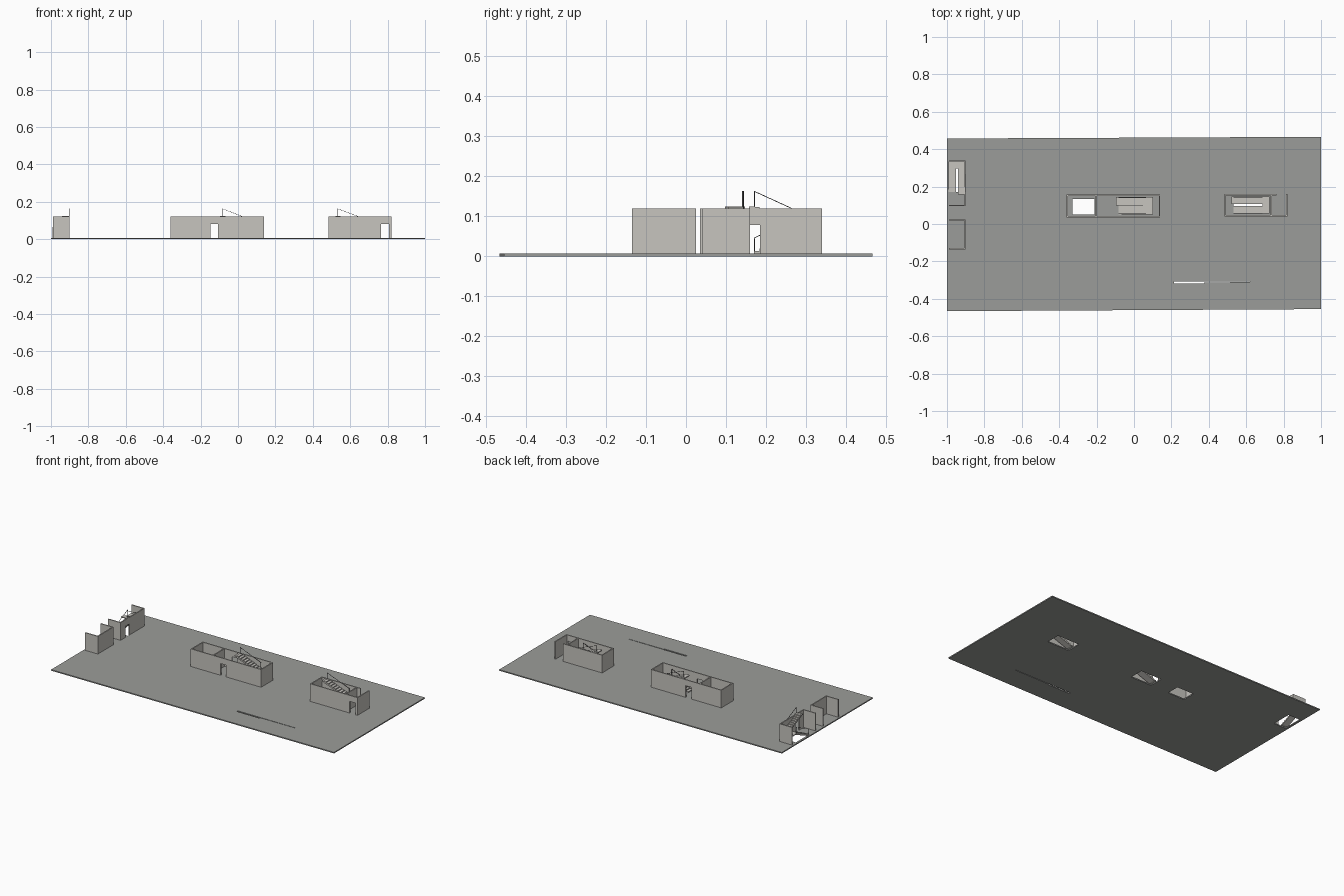
import bpy, bmesh
from mathutils import Vector

if "Cube" in bpy.data.objects:
    bpy.data.objects.remove(bpy.data.objects["Cube"])

FLOOR, TOP, T = 0.007, 0.12, 0.007   # slab top, wall top, wall thickness


def material(name, c):
    m = bpy.data.materials.new(name)
    m.diffuse_color = (*c, 1)
    m.use_nodes = True
    m.node_tree.nodes["Principled BSDF"].inputs["Base Color"].default_value = m.diffuse_color
    return m


SLAB = material("grey concrete", (0.33, 0.335, 0.32))
WALL = material("pale concrete", (0.57, 0.555, 0.52))
METAL = material("dark metal", (0.10, 0.10, 0.10))


def prism(bm, pts, offset):
    """Extrude a flat polygon along an offset vector."""
    a = [bm.verts.new(p) for p in pts]
    b = [bm.verts.new(Vector(p) + Vector(offset)) for p in pts]
    n = len(a)
    bm.faces.new(a)
    bm.faces.new(b[::-1])
    for i in range(n):
        bm.faces.new((a[i], b[i], b[(i + 1) % n], a[(i + 1) % n]))


def box(bm, x0, x1, y0, y1, z0=FLOOR, z1=TOP):
    prism(bm, [(x0, y0, z0), (x1, y0, z0), (x1, y1, z0), (x0, y1, z0)], (0, 0, z1 - z0))


def finish(bm, name, mat):
    bmesh.ops.recalc_face_normals(bm, faces=bm.faces)
    me = bpy.data.meshes.new(name)
    bm.to_mesh(me)
    bm.free()
    ob = bpy.data.objects.new(name, me)
    bpy.context.collection.objects.link(ob)
    me.materials.append(mat)
    return ob


def walls(name, rects):
    bm = bmesh.new()
    for r in rects:
        box(bm, *r)
    finish(bm, name, WALL)


def stair(name, origin, swap, run, gap):
    """Dog-leg stair: u is the run, v the width; swap runs it along y."""
    def P(u, v, z):
        return (origin[0] + (v if swap else u), origin[1] + (u if swap else v), z)
    n, w = 9, (0.092 - gap) / 2
    mid = FLOOR + 0.0585
    rise, tread = 0.0585 / n, run / n

    def flight(bm, u0, z0, d, v0):
        pts = []
        for i in range(n):
            pts += [(u0 + d * tread * i, z0 + rise * i), (u0 + d * tread * i, z0 + rise * (i + 1))]
        pts += [(u0 + d * run, z0 + rise * n), (u0 + d * run, z0 + rise * n - 0.009),
                (u0 + d * tread, z0)]
        prism(bm, [P(u, v0, z) for u, z in pts], Vector(P(0, w, 0)) - Vector(P(0, 0, 0)))

    bm = bmesh.new()
    flight(bm, 0, FLOOR, 1, 0)
    flight(bm, run, mid, -1, w + gap)
    # half landing and top landing strip
    a, b = P(run, 0, 0), P(run + 0.036, 0.092, 0)
    box(bm, a[0], b[0], a[1], b[1], mid - 0.006, mid)
    a, b = P(-0.012, w + gap, 0), P(0.001, 0.092, 0)
    box(bm, a[0], b[0], a[1], b[1], 0.119, 0.125)
    finish(bm, name + "_stair", WALL)

    # handrails with end posts along both outer sides
    bm = bmesh.new()
    t, h = 0.002, 0.038
    across = Vector(P(0, t, 0)) - Vector(P(0, 0, 0))
    for v, za, zb in ((0.002, FLOOR, mid), (0.088, mid + 0.0585, mid)):
        prism(bm, [P(0, v, za + h), P(run, v, zb + h),
                   P(run, v, zb + h + t), P(0, v, za + h + t)], across)
        for u, z in ((0, za), (run - t, zb)):
            prism(bm, [P(u, v, z), P(u + t, v, z), P(u + t, v, z + h), P(u, v, z + h)], across)
    finish(bm, name + "_handrail", METAL)


# floor slab, slightly skewed, with shaft, stair and joint openings
bm = bmesh.new()
prism(bm, [(-1, -0.466, 0), (1, -0.455, 0), (1, 0.466, 0), (-1, 0.457, 0)], (0, 0, FLOOR))
slab = finish(bm, "floor_slab", SLAB)
bm = bmesh.new()
for r in ((-0.33, -0.212, 0.05, 0.133), (-0.083, 0.065, 0.053, 0.143),
          (0.532, 0.688, 0.055, 0.146), (-0.987, -0.9, 0.17, 0.298)):
    box(bm, *r, -0.02, 0.03)
prism(bm, [(0.215, -0.318, -0.02), (0.375, -0.318, -0.02), (0.375, -0.312, -0.02),
           (0.62, -0.311, -0.02), (0.62, -0.308, -0.02), (0.215, -0.308, -0.02)], (0, 0, 0.05))
cutter = finish(bm, "opening_cutter", SLAB)
cutter.hide_render = True
mod = slab.modifiers.new("openings", "BOOLEAN")
mod.operation, mod.object, mod.solver = "DIFFERENCE", cutter, "EXACT"
bpy.context.view_layer.objects.active = slab
bpy.ops.object.modifier_apply(modifier="openings")
bpy.data.objects.remove(cutter)

# central core: lift shaft, lobby with two doors, stair
rects = [(-0.36, -0.36 + T, 0.035, 0.157), (0.14 - T, 0.14, 0.035, 0.157),
         (-0.207, -0.207 + T, 0.035, 0.157)]
for y in (0.035, 0.157 - T):
    rects += [(-0.36, -0.148, y, y + T), (-0.108, 0.14, y, y + T),
              (-0.148, -0.108, y, y + T, 0.082, TOP)]
walls("central_core_walls", rects)
stair("central", (-0.083, 0.052), False, 0.148, 0.0)

# right core: stair with an end vestibule, open at the back
walls("right_core_walls", [
    (0.483, 0.483 + T, 0.04, 0.16), (0.82 - T, 0.82, 0.04, 0.16),
    (0.73, 0.73 + T, 0.04, 0.16), (0.483, 0.762, 0.16 - T, 0.16),
    (0.483, 0.765, 0.04, 0.04 + T), (0.806, 0.82, 0.04, 0.04 + T),
    (0.765, 0.806, 0.04, 0.04 + T, 0.082, TOP)])
stair("right", (0.532, 0.055), False, 0.156, 0.011)

# left stair core, open toward the slab edge
walls("left_core_walls", [
    (-0.99, -0.9, 0.34 - T, 0.34), (-0.99, -0.9, 0.095, 0.095 + T),
    (-0.9 - T, -0.9, 0.095, 0.145), (-0.9 - T, -0.9, 0.185, 0.34),
    (-0.9 - T, -0.9, 0.145, 0.185, 0.078, TOP)])
stair("left", (-0.992, 0.17), True, 0.128, 0.011)

# left lobby screen, U-shaped and open toward the slab edge
walls("left_lobby_walls", [
    (-0.99, -0.9, -0.135, -0.135 + T), (-0.99, -0.9, 0.025 - T, 0.025),
    (-0.9 - T, -0.9, -0.135, 0.025)])
